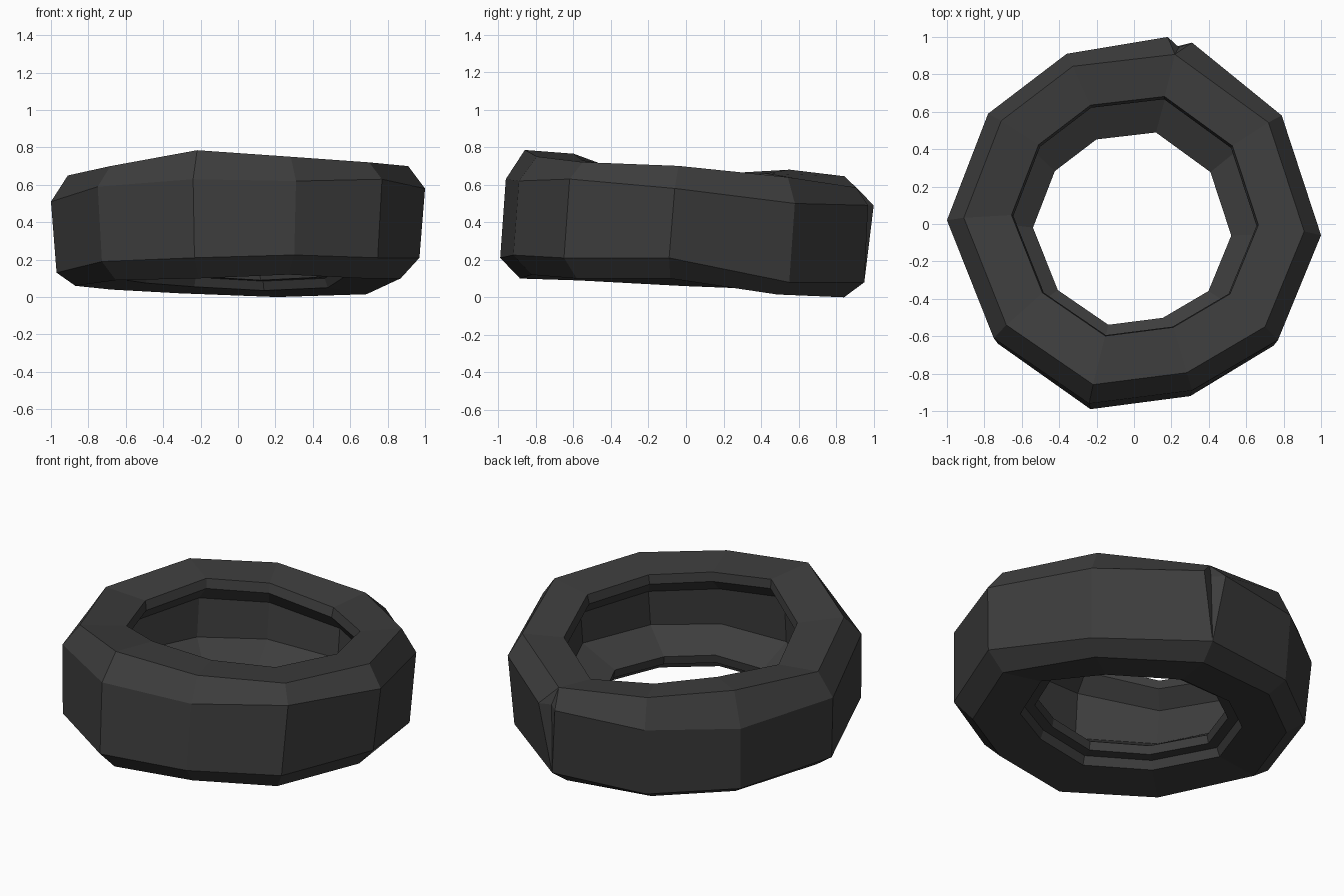
import bpy, bmesh

# Worn tyre columns: outer x, y, then heights of bottom, lower edge, upper edge, top
COLS = [
    (1.00, -.06, .10, .21, .58, .70), (.79, .58, .015, .08, .50, .64),
    (.24, .98, 0, .08, .49, .585), (-.36, .91, .02, .08, .48, .645),
    (-.78, .59, .04, .10, .48, .68), (-1.0, .02, .06, .13, .51, .65),
    (-.75, -.61, .09, .19, .59, .70), (-.24, -.96, .10, .21, .63, .785),
    (.31, -.89, .12, .225, .62, .75), (.77, -.62, .10, .21, .63, .72)]

# Cross-section rings: x scale, y scale, x shift, y shift, height column, height offset
RINGS = [
    (1.00, 1.00, 0, 0, 4, 0),            # upper tread edge
    (.91, .91, 0, .015, 5, 0),           # top shoulder
    (.66, .66, .005, .035, 5, -.02),     # upper bead
    (.65, .65, .005, .03, 5, -.075),
    (.73, .73, 0, .01, 5, -.16),         # inner wall
    (.73, .73, 0, -.01, 2, .25),
    (.53, .53, -.01, -.03, 2, .14),      # lower bead, stepped
    (.54, .54, -.01, -.03, 2, .09),
    (.60, .60, -.01, -.03, 2, .085),
    (.62, .62, -.01, -.03, 2, .035),
    (.87, .89, 0, -.03, 2, 0),           # bottom shoulder
    (.97, 1.00, 0, -.03, 3, 0)]          # lower tread edge

# The tread edge is nicked at the back: one column opens into three points there
NICK = [(.31, .97, .49), (.24, .945, .49), (.18, 1.0, .49)]
columns = []
for i, c in enumerate(COLS):
    columns += [(c, p) for p in NICK] if i == 2 else [(c, None)]

bm = bmesh.new()
grid = []
for c, nick in columns:
    pts = [(c[0] * sx + dx, c[1] * sy + dy, c[k] + dz) for sx, sy, dx, dy, k, dz in RINGS]
    if nick:
        pts[0] = nick
    grid.append([bm.verts.new(p) for p in pts])
n, m = len(grid), len(RINGS)
for i in range(n):
    a, b = grid[i], grid[(i + 1) % n]
    for j in range(m):
        k = (j + 1) % m
        bm.faces.new((a[j], a[k], b[k], b[j]))
bmesh.ops.remove_doubles(bm, verts=bm.verts[:], dist=.0005)
bmesh.ops.recalc_face_normals(bm, faces=bm.faces[:])

mesh = bpy.data.meshes.new("tyre")
bm.to_mesh(mesh)
bm.free()
rubber = bpy.data.materials.new("dark rubber")
rubber.diffuse_color = (.047, .047, .047, 1)
mesh.materials.append(rubber)
bpy.context.collection.objects.link(bpy.data.objects.new("tyre", mesh))
